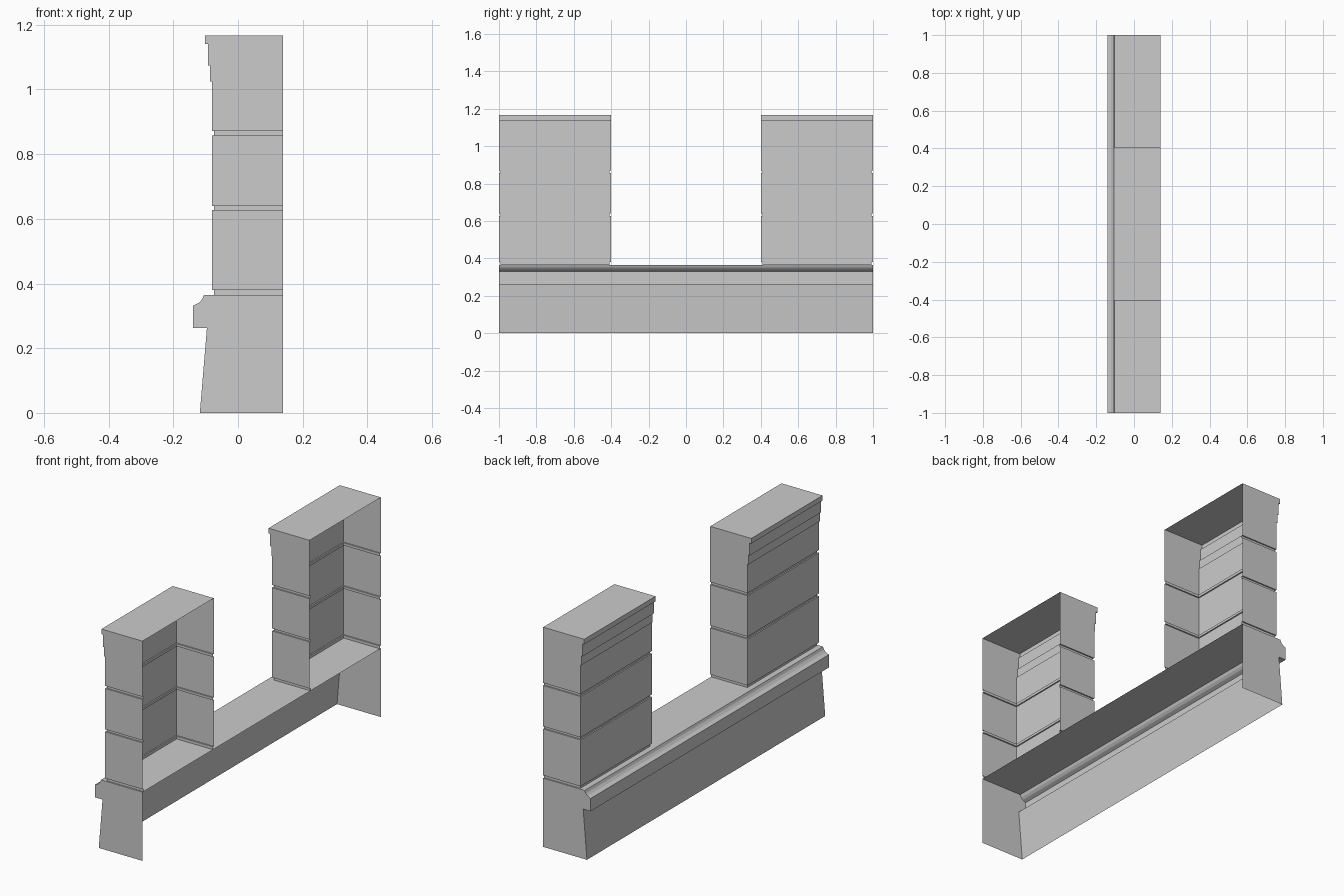
import bpy
import bmesh

cube = bpy.data.objects.get("Cube")
if cube:
    bpy.data.objects.remove(cube, do_unlink=True)

BACK = 0.139      # open rear edge of every part
FACE = -0.081     # plain face of the pillars
GROOVE = 0.007    # depth of the masonry joints

stone = bpy.data.materials.new("grey stone")
stone.use_nodes = True
stone.diffuse_color = (0.6, 0.6, 0.6, 1)
stone.node_tree.nodes["Principled BSDF"].inputs["Base Color"].default_value = (0.6, 0.6, 0.6, 1)


def shell(name, profile, y0, y1):
    """Three-sided shell with a lid, open at the back and bottom.
    The profile lists (face x, z, side inset) from bottom to top."""
    bm = bmesh.new()
    previous = None
    for x, z, inset in profile:
        a, b = y0 + inset, y1 - inset
        ring = [bm.verts.new(p) for p in
                ((BACK, a, z), (x, a, z), (x, b, z), (BACK, b, z))]
        if previous:
            low, old_z, old_inset = previous
            flat_step = old_z == z and old_inset == inset
            for i in ((1,) if flat_step else (0, 1, 2)):
                bm.faces.new((low[i + 1], low[i], ring[i], ring[i + 1]))
        previous = ring, z, inset
    bm.faces.new(ring[::-1])
    bmesh.ops.remove_doubles(bm, verts=bm.verts, dist=0.0001)
    mesh = bpy.data.meshes.new(name)
    bm.to_mesh(mesh)
    bm.free()
    mesh.materials.append(stone)
    obj = bpy.data.objects.new(name, mesh)
    bpy.context.collection.objects.link(obj)
    return obj


# Battered plinth with a projecting moulded sill
plinth = [(-0.118, 0), (-0.096, 0.263), (-0.139, 0.263), (-0.139, 0.331),
          (-0.121, 0.34), (-0.111, 0.351), (-0.105, 0.365)]
shell("plinth", [(x, z, 0) for x, z in plinth], -1, 1)

# Pillar courses separated by recessed joints
pillar = []
for low, high in ((0.365, 0.38), (0.627, 0.64), (0.857, 0.871)):
    if pillar:
        pillar.append((FACE, low, 0))
    pillar += [(FACE + GROOVE, low, GROOVE), (FACE + GROOVE, high, GROOVE), (FACE, high, 0)]

# Stepped cornice on the face only
x = FACE
for step_x, z in ((-0.086, 1.025), (-0.093, 1.074), (-0.102, 1.14)):
    pillar += [(x, z, 0), (step_x, z, 0)]
    x = step_x
pillar.append((x, 1.167, 0))

shell("front_pillar", pillar, -1, -0.402)
shell("back_pillar", pillar, 0.402, 1)
